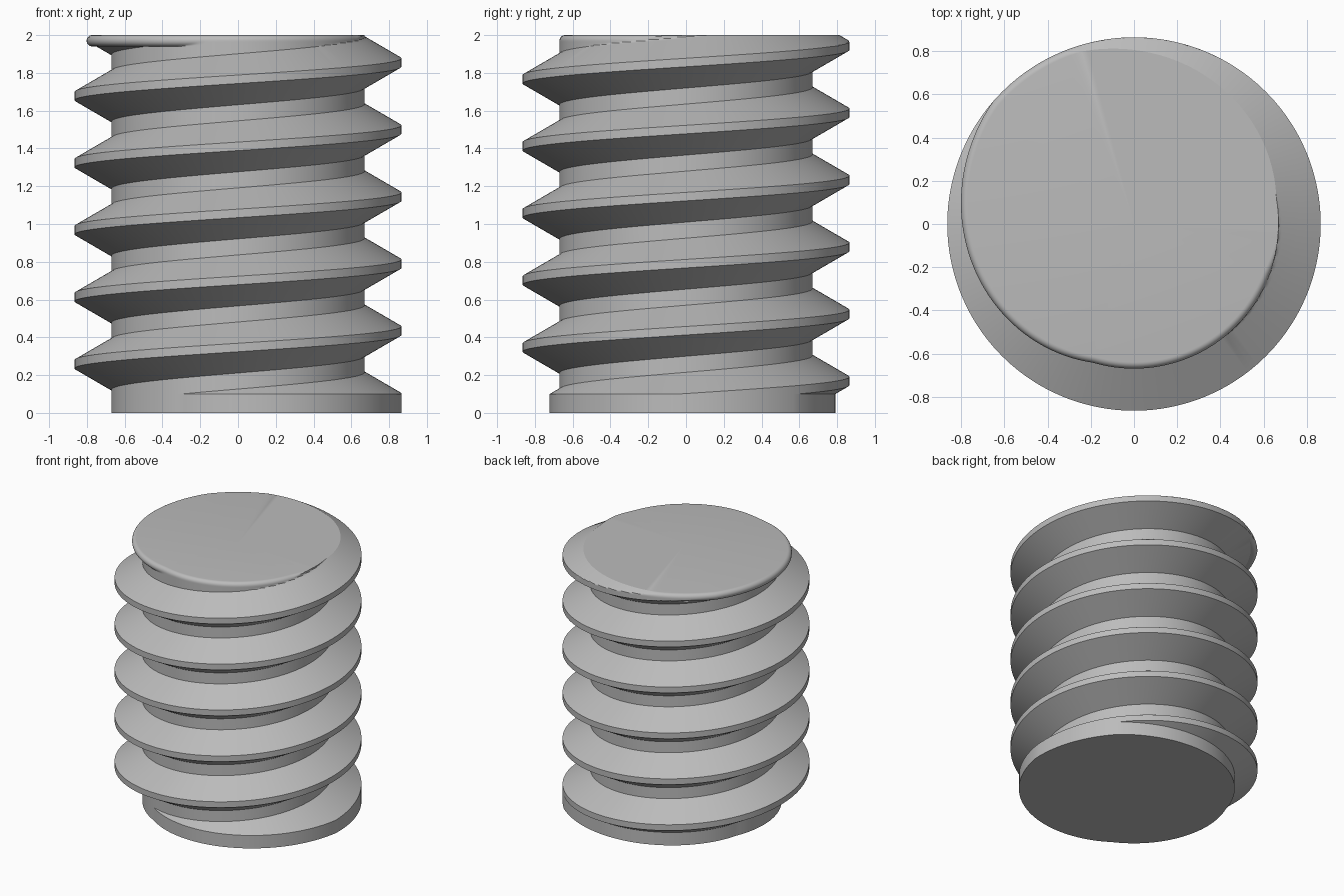
import bpy, bmesh, math

PITCH = 0.355                 # rise per turn
ROOT, CREST = 0.67, 0.865     # shaft and crest radii
HALF_CREST, HALF_BASE = 0.0225, 0.135
CREST_Z = 0.435               # height of one crest on the +x side
FOOT_Z, CAP_LOW, CAP_MID, TOP = 0.1, 1.94, 1.97, 2.0
COLUMNS = 192

cube = bpy.data.objects.get("Cube")
if cube:
    bpy.data.objects.remove(cube, do_unlink=True)


def crest_height(angle):
    return CREST_Z + PITCH * angle / math.tau


def thread_radius(angle, z):
    """Radius of the trapezoid thread at an angle and height."""
    d = (z - crest_height(angle)) / PITCH
    d = abs(d - round(d)) * PITCH
    t = (d - HALF_CREST) / (HALF_BASE - HALF_CREST)
    return CREST + (ROOT - CREST) * min(max(t, 0), 1)


def cap_radius(angle, z):
    """Rounded rim of the end cap, blended with the thread."""
    r = TOP - CAP_MID
    u = min(abs(z - CAP_MID) / r, 1)
    rim = thread_radius(angle, CAP_MID) - r * (1 - math.sqrt(1 - u * u))
    blend = min if z >= CAP_MID else max
    return blend(rim, thread_radius(angle, z))


def column(angle):
    """Points of one vertical cut, from the foot to the top."""
    points = [(thread_radius(angle, FOOT_Z), 0), (thread_radius(angle, FOOT_Z), FOOT_Z)]
    for turn in range(-3, 7):
        for offset in (-HALF_BASE, -HALF_CREST, HALF_CREST, HALF_BASE):
            z = crest_height(angle) + turn * PITCH + offset
            z = min(max(z, FOOT_Z), CAP_LOW)
            points.append((thread_radius(angle, z), z))
    r = TOP - CAP_MID
    for i in range(15):
        z = CAP_MID - r * math.cos(math.pi * i / 14)
        points.append((cap_radius(angle, z), z))
    return points


# Threaded shaft: neighbouring cuts are bridged, coincident points shared
bm = bmesh.new()
shared = {}


def vert(angle, radius, z):
    co = (radius * math.cos(angle), radius * math.sin(angle), z)
    key = tuple(round(c, 5) + 0.0 for c in co)
    if key not in shared:
        shared[key] = bm.verts.new(co)
    return shared[key]


cuts = []
for i in range(COLUMNS + 1):
    a = math.tau * i / COLUMNS
    cuts.append([vert(a, r, z) for r, z in column(a)])

top_centre = bm.verts.new((0, 0, TOP))
foot_centre = bm.verts.new((0, 0, 0))
for left, right in zip(cuts, cuts[1:]):
    for j in range(len(left) - 1):
        corners = list(dict.fromkeys((left[j], right[j], right[j + 1], left[j + 1])))
        if len(corners) > 2 and not bm.faces.get(corners):
            bm.faces.new(corners)
    bm.faces.new((left[-1], right[-1], top_centre))
    bm.faces.new((right[0], left[0], foot_centre))
bmesh.ops.recalc_face_normals(bm, faces=bm.faces)

mesh = bpy.data.meshes.new("threaded_shaft")
bm.to_mesh(mesh)
bm.free()
shaft = bpy.data.objects.new("threaded_shaft", mesh)
bpy.context.collection.objects.link(shaft)

# Plain grey metal
grey = bpy.data.materials.new("plain grey")
grey.use_nodes = True
colour = (0.5, 0.5, 0.5, 1)
grey.diffuse_color = colour
grey.node_tree.nodes["Principled BSDF"].inputs["Base Color"].default_value = colour
mesh.materials.append(grey)

# Smooth round surfaces, crisp thread edges
bpy.ops.object.select_all(action="DESELECT")
shaft.select_set(True)
bpy.context.view_layer.objects.active = shaft
bpy.ops.object.shade_smooth_by_angle(angle=math.radians(25))
